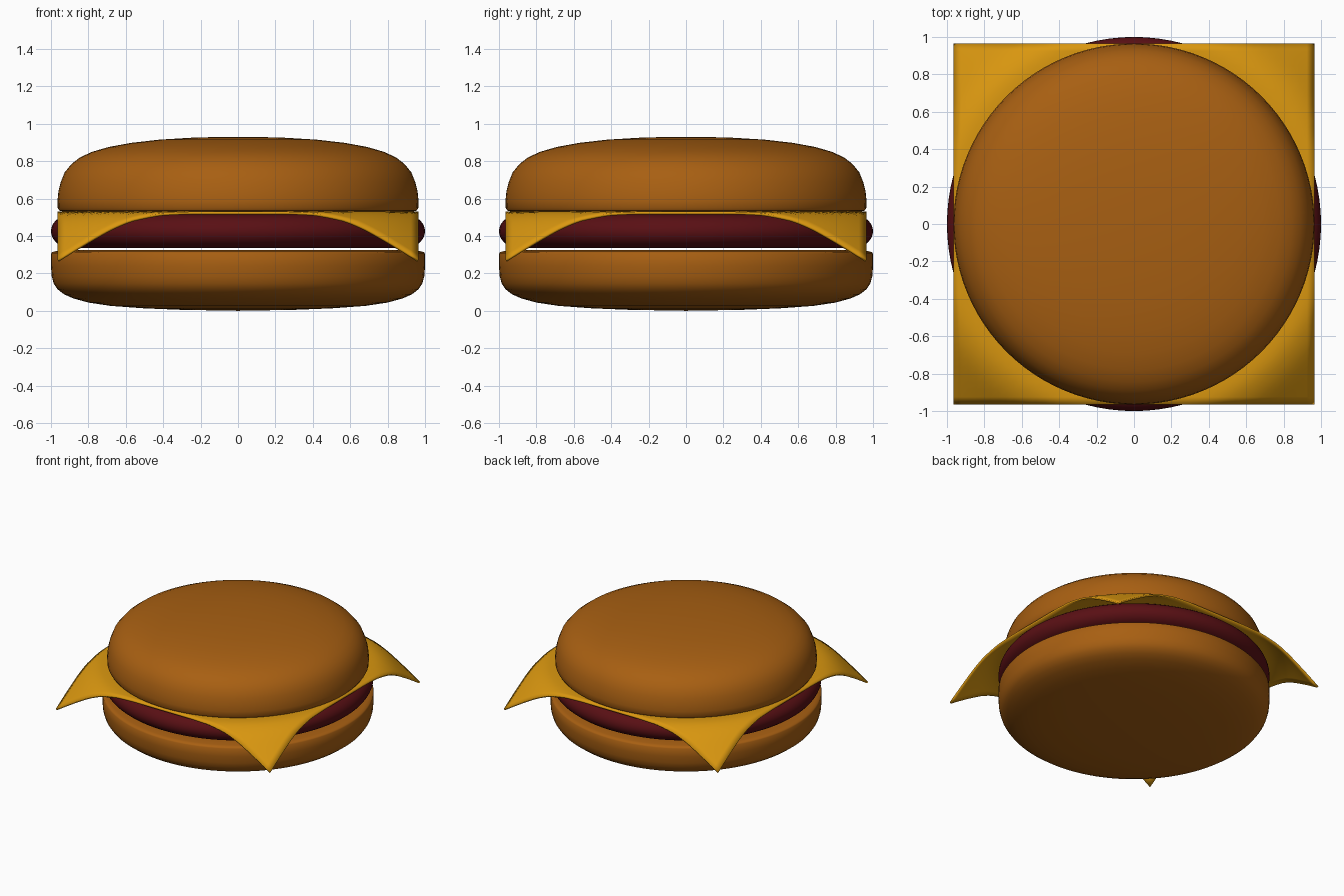
import bpy, bmesh, math

if "Cube" in bpy.data.objects:
    bpy.data.objects.remove(bpy.data.objects["Cube"])


def material(name, color):
    m = bpy.data.materials.new(name)
    m.diffuse_color = (*color, 1)
    m.use_nodes = True
    m.node_tree.nodes["Principled BSDF"].inputs["Base Color"].default_value = m.diffuse_color
    return m


def finish(name, bm, mat):
    bmesh.ops.recalc_face_normals(bm, faces=bm.faces[:])
    me = bpy.data.meshes.new(name)
    bm.to_mesh(me)
    bm.free()
    ob = bpy.data.objects.new(name, me)
    bpy.context.collection.objects.link(ob)
    me.materials.append(mat)
    bpy.ops.object.select_all(action='DESELECT')
    ob.select_set(True)
    bpy.context.view_layer.objects.active = ob
    bpy.ops.object.shade_smooth_by_angle(angle=math.radians(40))
    return ob


def lathe(name, profile, mat, steps=96):
    """Spin an (r, z) profile around the z axis."""
    bm = bmesh.new()
    vs = [bm.verts.new((r, 0, z)) for r, z in profile]
    es = [bm.edges.new(p) for p in zip(vs, vs[1:])]
    bmesh.ops.spin(bm, geom=vs + es, cent=(0, 0, 0), axis=(0, 0, 1),
                   angle=2 * math.pi, steps=steps, use_duplicate=False)
    bmesh.ops.remove_doubles(bm, verts=bm.verts[:], dist=1e-4)
    return finish(name, bm, mat)


bun = material("bun_brown", (0.39, 0.115, 0.006))
meat = material("meat_red", (0.10, 0.005, 0.007))
yellow = material("cheese_yellow", (0.70, 0.31, 0.005))

# Bottom bun: rounded underside, straight wall, small rim on top
lathe("bottom_bun", [
    (0, 0), (0.3, 0.005), (0.5, 0.013), (0.68, 0.026), (0.8, 0.044),
    (0.88, 0.066), (0.93, 0.088), (0.965, 0.115), (0.985, 0.145),
    (0.996, 0.185), (1, 0.24), (1, 0.305), (0.993, 0.314), (0.97, 0.32),
    (0.9, 0.325), (0, 0.325)], bun)

# Patty: disc with a fully rounded edge
zc, hz, hr = 0.425, 0.09, 0.11
edge = [(0.89 + hr * math.cos(a), zc + hz * math.sin(a))
        for a in (math.pi * (i / 14 - 0.5) for i in range(15))]
lathe("patty", [(0, zc - hz)] + edge + [(0, zc + hz)], meat)

# Top bun: domed crown over a flat base
lathe("top_bun", [
    (0, 0.53), (0.935, 0.53), (0.955, 0.536), (0.964, 0.55), (0.965, 0.59),
    (0.96, 0.64), (0.947, 0.69), (0.927, 0.74), (0.89, 0.785),
    (0.845, 0.82), (0.78, 0.85), (0.69, 0.876), (0.57, 0.898),
    (0.42, 0.915), (0.22, 0.927), (0, 0.93)], bun)

# Cheese: square slice whose corners droop outside the patty
bends = [(0, 0), (1.0, 0), (1.05, 0.008), (1.124, 0.043),
         (1.18, 0.088), (1.247, 0.15), (1.37, 0.262)]


def droop(r):
    for (r0, d0), (r1, d1) in zip(bends, bends[1:]):
        if r <= r1:
            return d0 + (d1 - d0) * (r - r0) / (r1 - r0)
    return bends[-1][1]


bm = bmesh.new()
bmesh.ops.create_grid(bm, x_segments=48, y_segments=48, size=0.965)
for v in bm.verts:
    v.co.z = 0.53 - droop(v.co.xy.length)
cheese = finish("cheese_slice", bm, yellow)
solid = cheese.modifiers.new("thickness", 'SOLIDIFY')
solid.thickness = 0.014
solid.offset = -1 if cheese.data.polygons[0].normal.z > 0 else 1
